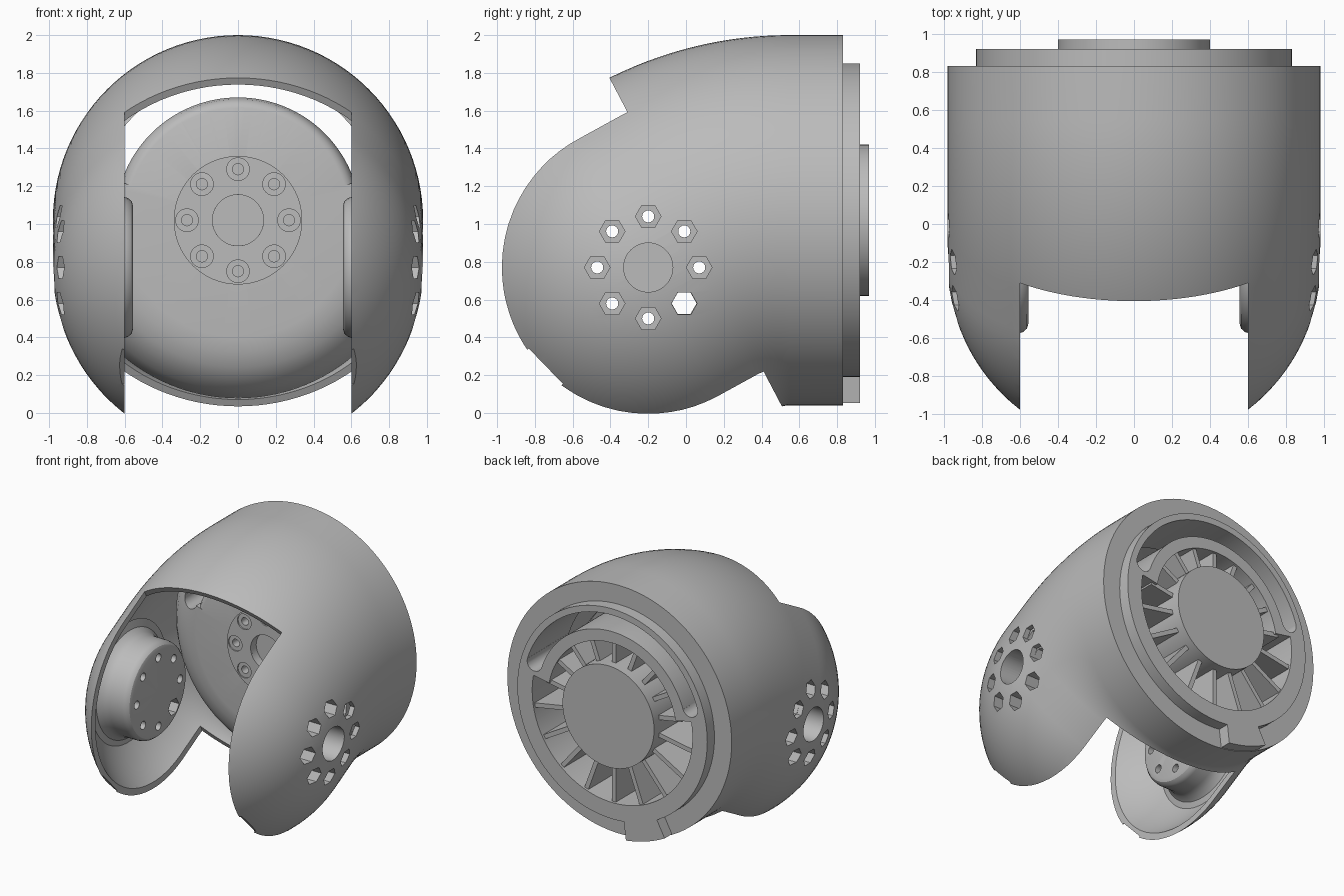
import bpy, bmesh
from math import sin, cos, radians, pi, tau
from mathutils import Vector, Matrix

if "Cube" in bpy.data.objects:
    bpy.data.objects.remove(bpy.data.objects["Cube"])

grey = bpy.data.materials.new("warm_grey")
grey.use_nodes = True
GREY = (0.5, 0.5, 0.5, 1)
grey.diffuse_color = GREY
grey.node_tree.nodes["Principled BSDF"].inputs["Base Color"].default_value = GREY

BORE = Matrix.Translation((0, 0, 1.02))          # axis along y, through the rear bore
TILT = radians(27.7)                             # pitch of the fork
JOINT = Vector((0, -0.2, 0.77))                  # centre of the fork joint


def finish(name, bm):
    bmesh.ops.remove_doubles(bm, verts=bm.verts, dist=1e-5)
    bmesh.ops.recalc_face_normals(bm, faces=bm.faces)
    mesh = bpy.data.meshes.new(name)
    bm.to_mesh(mesh)
    bm.free()
    mesh.materials.append(grey)
    ob = bpy.data.objects.new(name, mesh)
    bpy.context.scene.collection.objects.link(ob)
    return ob


def skin(bm, rings, close):
    """Join successive vertex rings with quads."""
    for a, b in zip(rings, rings[1:] + rings[:1] if close else rings[1:]):
        for i in range(len(a)):
            j = (i + 1) % len(a)
            bm.faces.new((a[i], a[j], b[j], b[i]))


def add_lathe(bm, profile, mat, start=0, end=360, n=96):
    """Revolve a closed (radius, y) outline about the y axis of mat."""
    full = end - start >= 360
    count = n if full else n + 1
    rings = []
    for k in range(count):
        a = radians(start + (end - start) * k / n)
        rings.append([bm.verts.new(mat @ Vector((r * cos(a), y, r * sin(a)))) for r, y in profile])
    skin(bm, rings, full)
    if not full:
        bm.faces.new(rings[0])
        bm.faces.new(rings[-1])


def lathe(name, profile, mat=BORE, start=0, end=360, n=96):
    bm = bmesh.new()
    add_lathe(bm, profile, mat, start, end, n)
    return finish(name, bm)


def rod(r, y0, y1):
    return [(0, y0), (r, y0), (r, y1), (0, y1)]


def box(name, size, mat):
    bm = bmesh.new()
    bmesh.ops.create_cube(bm, size=1, matrix=mat @ Matrix.Diagonal((*size, 1)))
    return finish(name, bm)


def bolt_circle(name, profile, mat, n=16, skip=None):
    """Eight copies of a revolved outline on the common bolt circle."""
    bm = bmesh.new()
    for k in range(8):
        if k != skip:
            a = k * pi / 4
            add_lathe(bm, profile, mat @ Matrix.Translation((0.27 * cos(a), 0, 0.27 * sin(a))), n=n)
    return finish(name, bm)


def carve(ob, cutters):
    """Subtract the cutters, bake the result and drop the cutters."""
    for c in cutters:
        c.hide_render = True
        m = ob.modifiers.new(c.name, "BOOLEAN")
        m.operation, m.solver, m.object = "DIFFERENCE", "EXACT", c
    bpy.context.view_layer.update()
    done = bpy.data.meshes.new_from_object(ob.evaluated_get(bpy.context.evaluated_depsgraph_get()))
    ob.modifiers.clear()
    ob.data = done
    for c in cutters:
        bpy.data.objects.remove(c)


def elbow(name, r, y_end):
    """Round-nosed tube that rises along the tilt and bends level."""
    pivot, bend = Vector((0, 0.55, -0.13)), 1.15
    d = Vector((0, cos(TILT), sin(TILT)))
    stations = [(JOINT - d * r * sin(p), TILT, max(r * cos(p), 0.002))
                for p in [pi / 2 * (1 - k / 24) for k in range(25)]]
    for k in range(17):
        t = TILT * (1 - k / 16)
        stations.append((pivot + bend * Vector((0, -sin(t), cos(t))), t, r))
    stations.append((Vector((0, y_end, 1.02)), 0, r))
    bm = bmesh.new()
    rings = []
    for c, t, rad in stations:
        up = Vector((0, -sin(t), cos(t)))
        rings.append([bm.verts.new(c + rad * (cos(a) * Vector((1, 0, 0)) + sin(a) * up))
                      for a in [tau * k / 112 for k in range(112)]])
    skin(bm, rings, False)
    bm.faces.new(rings[0])
    bm.faces.new(rings[-1])
    return finish(name, bm)


def side_axis(s):
    """Frame at the joint whose y axis points out of cheek s."""
    return Matrix.Translation(JOINT) @ Matrix.Rotation(-s * pi / 2, 4, "Z")


# Outer shell: hollow elbow with the fork gap cut out of its nose
shell = elbow("outer_shell", 0.98, 0.83)
slope = Matrix.Rotation(radians(27.7), 4, "X")
gap_at = Matrix.Translation((0, 0.455, 0.135)) @ slope @ Matrix.Translation((0, -1.5, 0))
cuts = [elbow("cavity", 0.94, 1.0), box("fork_gap", (1.2, 3, 6), gap_at)]
for s in (1, -1):
    frame = side_axis(s)
    cuts.append(bolt_circle("nut_holes", rod(0.068, 0.6, 1.2), frame, n=6))
    cuts.append(lathe("axle_hole", rod(0.13, 0.6, 1.2), frame, n=48))
    notch = (Matrix.Translation(JOINT) @ Matrix.Rotation(radians(44), 4, "X")
             @ Matrix.Translation((s * 0.6, -0.853, 0)))
    cuts.append(box("cable_notch", (0.12, 0.2, 0.26), notch))
carve(shell, cuts)

# Joint bosses inside each cheek
boss_outline = [(0, 0.555), (0.325, 0.555), (0.35, 0.563), (0.368, 0.583), (0.375, 0.61),
                (0.375, 0.72), (0.39, 0.77), (0.42, 0.805), (0.48, 0.82), (0.45, 0.85),
                (0.35, 0.898), (0.22, 0.935), (0, 0.96)]
bosses = []
for s, side in ((1, "left"), (-1, "right")):
    frame = side_axis(s)
    boss = lathe(side + "_joint_boss", boss_outline, frame)
    open_hole = Vector((-0.19 * s, 0, -0.19)) if s < 0 else Vector((-0.19, 0, -0.19))
    carve(boss, [bolt_circle("nut_pockets", rod(0.068, 0.65, 1.2), frame, n=6),
                 bolt_circle("bolt_holes", rod(0.032, 0.4, 0.8), frame),
                 lathe("axle_pocket", rod(0.13, 0.62, 1.2), frame, n=48),
                 lathe("open_hole", rod(0.066, 0.4, 0.9), frame @ Matrix.Translation(open_hole), n=6)])
    bosses.append(boss)

# Rear bulkhead: domed front, stepped rear, open arc above, pockets behind
bulkhead = lathe("rear_bulkhead", [(0, 0.36), (0.62, 0.36), (0.7, 0.37), (0.78, 0.4), (0.84, 0.44),
                                   (0.9, 0.51), (0.945, 0.6), (0.945, 0.83), (0.83, 0.83),
                                   (0.83, 0.92), (0, 0.92)])
arc = [(0.58, 0.3), (0.78, 0.3), (0.78, 1.1), (0.65, 1.1), (0.65, 0.45), (0.64, 0.4),
       (0.62, 0.372), (0.59, 0.358)]
cuts = [lathe("arc_slot", arc, start=18, end=162)]
for a in (18, 162):
    at = Matrix.Translation((0.715 * cos(radians(a)), 0, 0.715 * sin(radians(a))))
    cuts.append(lathe("slot_end", rod(0.0645, 0.2, 1.2), BORE @ at, n=24))
for r, a0, a1 in ((0.56, 8, 172), (0.7, 170, 370)):
    cuts.append(lathe("pocket", [(0.37, 0.52), (r, 0.52), (r, 1.1), (0.37, 1.1)], start=a0, end=a1))
cuts.append(bolt_circle("hub_bolts", rod(0.03, 0.2, 0.45), BORE))
cuts.append(lathe("hub_bore", rod(0.135, 0.2, 0.42), n=48))
carve(bulkhead, cuts)

# Bolt flange on the bulkhead front
flange = lathe("front_flange", [(0.135, 0.35), (0.34, 0.35), (0.34, 0.365), (0.135, 0.365)])
carve(flange, [bolt_circle("bolt_seats", rod(0.06, 0.2, 0.45), BORE, n=24)])

# Rear centre cap, radial ribs and locating tab
cap = lathe("rear_cap", rod(0.4, 0.5, 0.97))
ribs = []
for k in range(18):
    a = k * 20 + 10
    reach = 0.6 if a < 180 else 0.72
    at = BORE @ Matrix.Rotation(radians(-a), 4, "Y") @ Matrix.Translation(((0.36 + reach) / 2, 0.7, 0))
    ribs.append(box("radial_rib", (reach - 0.36, 0.4, 0.035), at))
tab = lathe("locating_tab", [(0.82, 0.8), (0.975, 0.8), (0.975, 0.92), (0.82, 0.92)],
            start=242, end=263, n=12)

# Smooth shading with crisp edges
bpy.ops.object.select_all(action="DESELECT")
for ob in [shell, bulkhead, flange, cap, tab, *bosses]:
    ob.select_set(True)
bpy.context.view_layer.objects.active = shell
bpy.ops.object.shade_smooth_by_angle(angle=radians(30))
